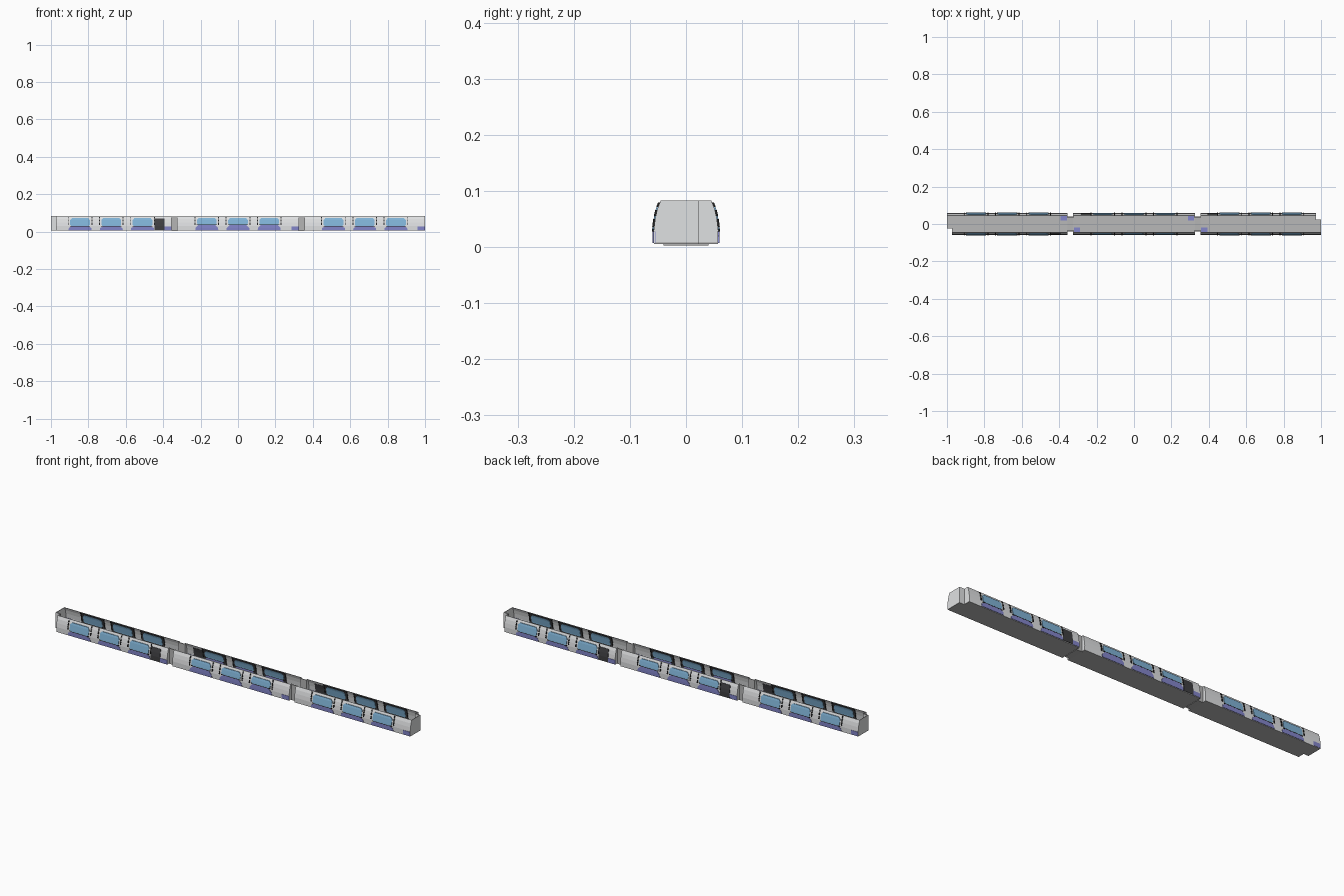
import bpy, bmesh

if "Cube" in bpy.data.objects:
    bpy.data.objects.remove(bpy.data.objects["Cube"])

def material(name, rgb):
    m = bpy.data.materials.new(name)
    m.diffuse_color = (*rgb, 1)
    m.use_nodes = True
    m.node_tree.nodes["Principled BSDF"].inputs["Base Color"].default_value = m.diffuse_color
    return m

WHITE = material("pale grey", (0.74, 0.75, 0.76))
FLOOR = material("floor grey", (0.48, 0.48, 0.48))
BELLOWS = material("gangway grey", (0.46, 0.46, 0.46))
BLUE = material("window blue", (0.22, 0.46, 0.69))
PURPLE = material("violet blue", (0.23, 0.24, 0.60))
BLACK = material("black", (0.015, 0.015, 0.015))
DARK = material("dark grey", (0.05, 0.05, 0.055))

# half cross-section of a carriage side: (z, y), leaning inward towards the top
PROFILE = [(0.005, 0.057), (0.03, 0.0575), (0.05, 0.055), (0.068, 0.051), (0.083, 0.045)]
Z0, Z1 = PROFILE[0][0], PROFILE[-1][0]
NOTCH = 0.022   # cab corner recess starts here in y
RECESS = 0.027  # and goes this deep in x

def half_width(z):
    for (za, ya), (zb, yb) in zip(PROFILE, PROFILE[1:]):
        if z <= zb:
            return ya + (yb - ya) * (z - za) / (zb - za)
    return PROFILE[-1][1]

def rect(x0, x1, z0, z1):
    """Rows (z, x0, x1) of a rectangle that bends with the wall profile."""
    zs = [z0] + [z for z, _ in PROFILE if z0 < z < z1] + [z1]
    return [(z, x0, x1) for z in zs]

def add_plate(bm, rows, side, outer, inner):
    """Solid plate following the wall, from offset inner to offset outer."""
    rings = []
    for z, x0, x1 in rows:
        yo, yi = side * (half_width(z) + outer), side * (half_width(z) + inner)
        rings.append([bm.verts.new(p) for p in
                      ((x0, yo, z), (x1, yo, z), (x1, yi, z), (x0, yi, z))])
    add_skin(bm, rings)

def add_skin(bm, rings):
    n = len(rings[0])
    for a, b in zip(rings, rings[1:]):
        for i in range(n):
            j = (i + 1) % n
            bm.faces.new((a[i], a[j], b[j], b[i]))
    bm.faces.new(rings[0])
    bm.faces.new(rings[-1])

def add_box(bm, x0, x1, y0, y1, z0, z1):
    add_skin(bm, [[bm.verts.new((x, y, z)) for x, y in
                   ((x0, y0), (x1, y0), (x1, y1), (x0, y1))] for z in (z0, z1)])

def add_end_panel(bm, x0, x1, y_in, side):
    """Cross-wall from y_in out to the carriage side."""
    pts = [(y_in, Z1), (y_in, Z0)] + [(side * y, z) for z, y in PROFILE]
    add_skin(bm, [[bm.verts.new((x, y, z)) for y, z in pts] for x in (x0, x1)])

def finish(name, bm, mat):
    bmesh.ops.recalc_face_normals(bm, faces=bm.faces)
    me = bpy.data.meshes.new(name)
    bm.to_mesh(me)
    bm.free()
    me.materials.append(mat)
    ob = bpy.data.objects.new(name, me)
    bpy.context.collection.objects.link(ob)

# carriages: name, x range, cab end (-1, 0, 1), side of the dark panel and its direction from the middle
CARS = [("left_car", -1.0, -0.355, -1, (-1, 1)),
        ("middle_car", -0.325, 0.325, 0, (1, -1)),
        ("right_car", 0.355, 1.0, 1, (1, -1))]

for name, xa, xb, cab, (dark_side, dark_dir) in CARS:
    mid = (xa + xb) / 2
    walls, glass, frames, skirts, dark, floor, ends, pads = (bmesh.new() for _ in range(8))
    centres = [mid - 0.167, mid, mid + 0.167]
    sill = 0.031 if cab else 0.039   # the middle carriage has a higher window sill

    for side in (-1, 1):
        # the cab corner is recessed at -x/-y and at +x/+y
        x0 = xa + (RECESS if cab == -1 and side == -1 else 0)
        x1 = xb - (RECESS if cab == 1 and side == 1 else 0)
        add_plate(walls, rect(x0, x1, Z0, Z1), side, 0, -0.002)

        for c in centres:
            # window with clipped corners, passing through the wall
            add_plate(glass, [(z, c - w, c + w) for z, w in
                              ((sill, 0.048), (sill + 0.006, 0.053), (0.062, 0.053), (0.072, 0.044))],
                      side, 0.003, -0.005)
            # dark surround on the inside, sill outside
            add_plate(dark, rect(c - 0.066, c + 0.066, 0.012, 0.08), side, -0.002, -0.0035)
            add_plate(frames, rect(c - 0.054, c + 0.054, sill - 0.003, sill), side, 0.0028, -0.004)
            # dashed door seals
            for s in (-1, 1):
                for za, zb in ((0.036, 0.05), (0.055, 0.066), (0.071, 0.079)):
                    add_plate(frames, rect(c + s * 0.063 - 0.0025, c + s * 0.063 + 0.0025, za, zb),
                              side, 0.0035, -0.005)
            # skirt below the window
            add_plate(skirts, [(0.007, c - 0.062, c + 0.062), (0.02, c - 0.06, c + 0.06),
                               (sill - 0.003, c - 0.045, c + 0.045)], side, 0.0025, -0.004)
        # short skirt at one end of the side
        e0, e1 = (xb - 0.04, xb) if side == -1 else (xa, xa + 0.04)
        add_plate(skirts, rect(e0, e1, 0.007, 0.028), side, 0.0015, -0.003)

    # dark panel near one end
    dx = mid + dark_dir * 0.257
    add_plate(dark, rect(dx - 0.027, dx + 0.027, 0.008, 0.07), dark_side, 0.002, -0.003)

    # floor
    fa, fb = xa + (RECESS if cab == -1 else 0), xb - (RECESS if cab == 1 else 0)
    add_box(floor, fa, fb, -0.056, 0.056, 0.005, 0.009)
    if cab:
        f0, f1 = (fb, xb) if cab == 1 else (xa, fa)
        ya, yb = sorted((-cab * 0.056, cab * NOTCH))
        add_box(floor, f0, f1, ya, yb, 0.005, 0.009)

    # end walls: stepped cab front, or jambs either side of the gangway
    for d, x in ((-1, xa), (1, xb)):
        if d == cab:
            t = 0.003
            xi = x - d * RECESS
            add_end_panel(ends, x, x - d * t, d * NOTCH, -d)
            add_end_panel(ends, xi, xi - d * t, d * NOTCH, d)
            add_box(ends, min(x, xi), max(x, xi), d * NOTCH - 0.0015, d * NOTCH + 0.0015, Z0, Z1)
        else:
            for side in (-1, 1):
                add_end_panel(ends, x, x - d * 0.003, side * 0.036, side)
            # low block on the floor beside the gangway
            y = d * 0.036
            xs = sorted((x - d * 0.003, x - d * 0.037))
            add_box(pads, *xs, y - 0.016, y + 0.016, 0.009, 0.013)

    for part, bm, mat in (("side_walls", walls, WHITE), ("windows", glass, BLUE),
                          ("door_seals", frames, BLACK), ("skirts", skirts, PURPLE),
                          ("dark_panels", dark, DARK), ("floor", floor, FLOOR),
                          ("end_walls", ends, WHITE), ("floor_blocks", pads, PURPLE)):
        finish(name + "_" + part, bm, mat)

# open-topped gangways between the carriages
for label, x in (("left", -0.34), ("right", 0.34)):
    bm = bmesh.new()
    add_box(bm, x - 0.016, x + 0.016, -0.038, 0.038, 0.003, 0.008)
    for s in (-1, 1):
        add_box(bm, x - 0.016, x + 0.016, s * 0.038 - 0.002, s * 0.038 + 0.002, 0.003, 0.081)
    finish(label + "_gangway", bm, BELLOWS)
